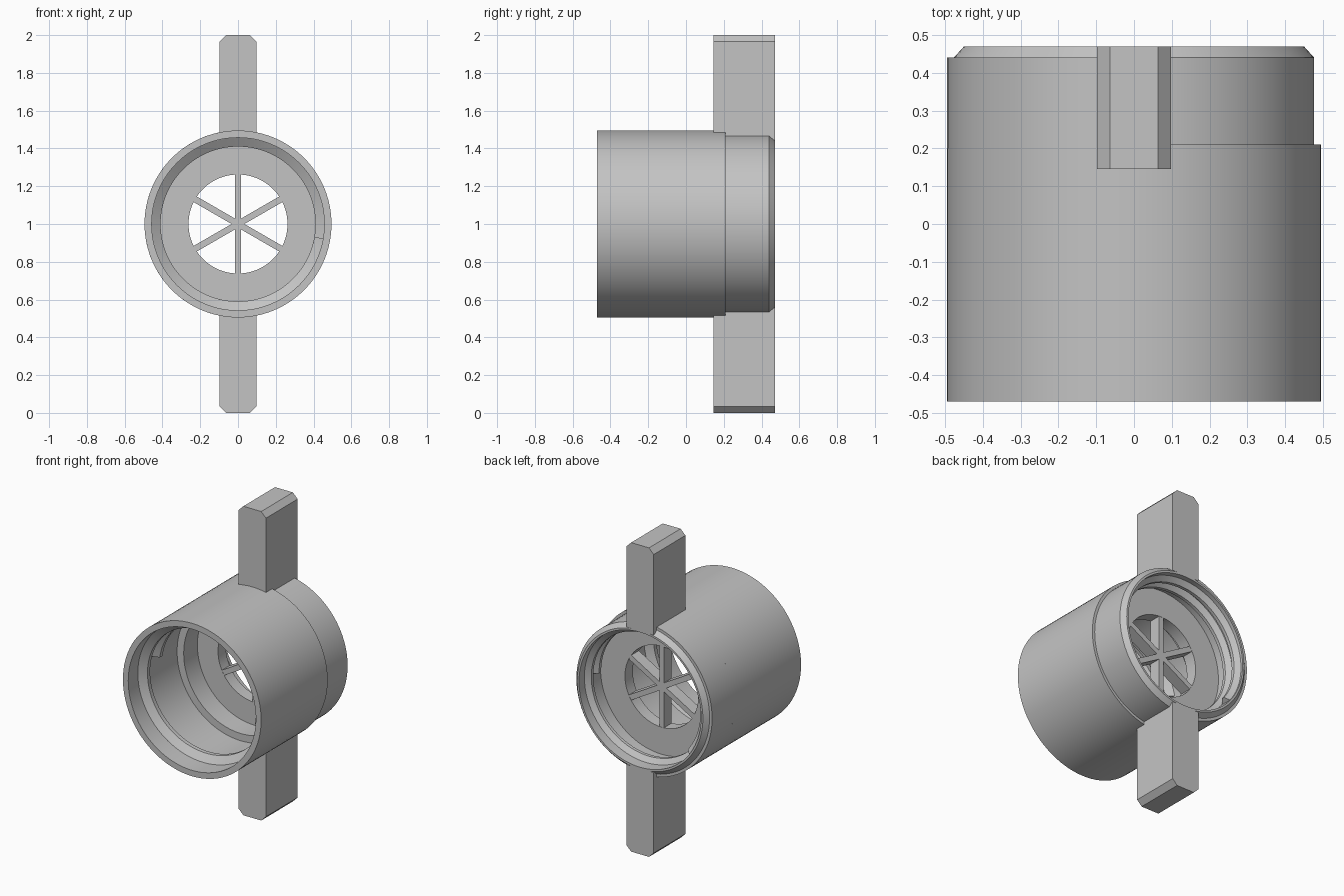
import bpy, bmesh, math
from mathutils import Matrix

if "Cube" in bpy.data.objects:
    bpy.data.objects.remove(bpy.data.objects["Cube"], do_unlink=True)

grey = bpy.data.materials.new("grey plastic")
grey.use_nodes = True
GREY = (0.55, 0.55, 0.55, 1)
grey.diffuse_color = GREY
grey.node_tree.nodes["Principled BSDF"].inputs["Base Color"].default_value = GREY

AXIS_Z = 1.0  # height of the sleeve's axis
SEG = 96      # steps per full turn


def finish(name, bm, smooth=False):
    bmesh.ops.recalc_face_normals(bm, faces=bm.faces)
    mesh = bpy.data.meshes.new(name)
    bm.to_mesh(mesh)
    bm.free()
    mesh.materials.append(grey)
    ob = bpy.data.objects.new(name, mesh)
    bpy.context.collection.objects.link(ob)
    if smooth:
        bpy.ops.object.select_all(action="DESELECT")
        ob.select_set(True)
        bpy.context.view_layer.objects.active = ob
        bpy.ops.object.shade_smooth_by_angle(angle=math.radians(25))
    return ob


def sweep(name, profile, start=0.0, turns=1.0, pitch=0.0):
    """Turn a closed (radius, y) profile about the y axis, as a ring or a helix."""
    bm = bmesh.new()
    steps = round(SEG * turns)
    ring = turns == 1 and pitch == 0
    loops = []
    for i in range(steps if ring else steps + 1):
        a = math.radians(start) + math.tau * i / SEG
        dy = pitch * i / SEG
        loops.append([bm.verts.new((r * math.cos(a), y + dy, AXIS_Z + r * math.sin(a)))
                      for r, y in profile])
    pairs = list(zip(loops, loops[1:]))
    if ring:
        pairs.append((loops[-1], loops[0]))
    else:
        bm.faces.new(loops[0])
        bm.faces.new(loops[-1])
    n = len(profile)
    for p, q in pairs:
        for j in range(n):
            k = (j + 1) % n
            bm.faces.new((p[j], p[k], q[k], q[j]))
    return finish(name, bm, smooth=True)


def prism(name, outline, y0, y1):
    """Extrude an (x, z) outline along y."""
    bm = bmesh.new()
    face = bm.faces.new([bm.verts.new((x, y0, z)) for x, z in outline])
    out = bmesh.ops.extrude_face_region(bm, geom=[face])
    verts = [v for v in out["geom"] if isinstance(v, bmesh.types.BMVert)]
    bmesh.ops.translate(bm, verts=verts, vec=(0, y1 - y0, 0))
    return finish(name, bm)


# Sleeve with stepped bore and a pierced dividing wall
FRONT, BACK = -0.47, 0.47
WALL_FRONT, WALL_BACK = 0.17, 0.25
sweep("sleeve", [
    (0.495, FRONT), (0.495, 0.21), (0.477, 0.21), (0.477, 0.44), (0.45, BACK),
    (0.437, BACK), (0.437, WALL_BACK), (0.262, WALL_BACK), (0.262, WALL_FRONT),
    (0.41, WALL_FRONT), (0.41, 0.03), (0.457, 0.03), (0.457, FRONT)])

# Raised half collar between the wings on the right side
sweep("half_collar", [(0.47, 0.2), (0.495, 0.2), (0.495, 0.44), (0.47, 0.44)],
      start=95, turns=170 / 360)


# Internal screw threads
def thread(name, root, crest, y, half, start, turns, pitch):
    flat = half * 0.3
    sweep(name, [(root + 0.008, y - half), (root, y - half), (crest, y - flat),
                 (crest, y + flat), (root, y + half), (root + 0.008, y + half)],
          start, turns, pitch)


thread("front_thread", 0.457, 0.41, -0.39, 0.045, -10, 1.5, 0.12)
thread("back_thread", 0.437, 0.405, 0.30, 0.035, 0, 1.6, 0.08)

# Spokes across the hole
for i, angle in enumerate((90, 30, 150)):
    bm = bmesh.new()
    bmesh.ops.create_cube(bm, size=1)
    place = (Matrix.Translation((0, (WALL_FRONT + WALL_BACK) / 2, AXIS_Z))
             @ Matrix.Rotation(-math.radians(angle), 4, "Y")
             @ Matrix.Diagonal((0.535, WALL_BACK - WALL_FRONT - 0.002, 0.034, 1)))
    bmesh.ops.transform(bm, matrix=place, verts=bm.verts)
    finish(f"spoke_{i + 1}", bm)

# Upper and lower wings with bevelled tips
W, C = 0.098, 0.034
for name, s in (("upper_wing", 1), ("lower_wing", -1)):
    outline = [(-W, 0.445), (W, 0.445), (W, 1 - C), (W - C, 1), (C - W, 1), (-W, 1 - C)]
    prism(name, [(x, AXIS_Z + s * z) for x, z in outline], 0.146, BACK)
